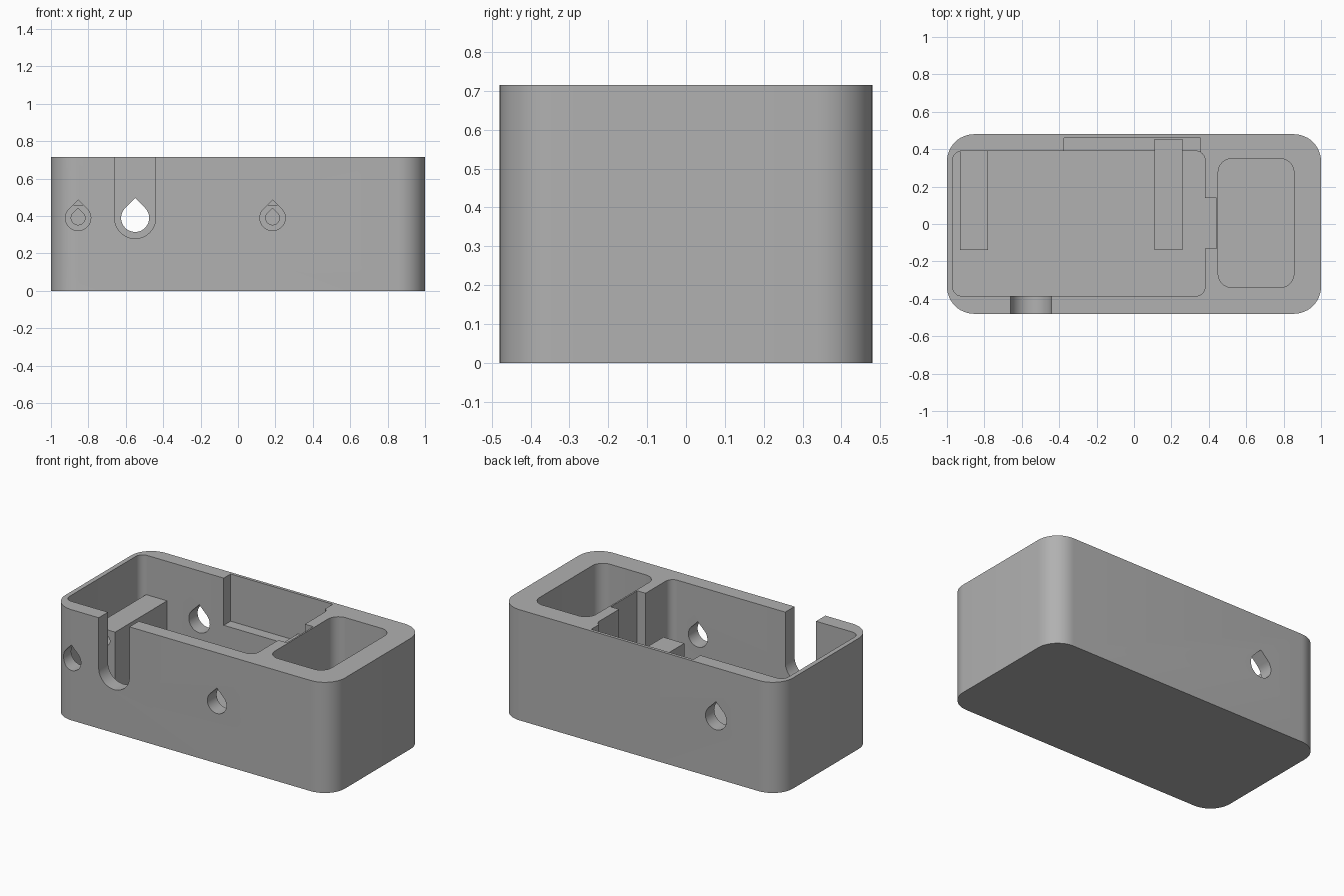
import bpy, bmesh
from math import sin, cos, pi, radians

if "Cube" in bpy.data.objects:
    bpy.data.objects.remove(bpy.data.objects["Cube"], do_unlink=True)

TOP, FLOOR, AXIS_Z = 0.715, 0.065, 0.39

grey = bpy.data.materials.new("plain grey")
grey.use_nodes = True
grey.diffuse_color = (0.44, 0.44, 0.44, 1)
grey.node_tree.nodes["Principled BSDF"].inputs["Base Color"].default_value = (0.44, 0.44, 0.44, 1)


def arc(cx, cy, r, start, end, steps):
    """Points on an arc, angles in degrees."""
    angles = [radians(start + (end - start) * i / steps) for i in range(steps + 1)]
    return [(cx + r * cos(a), cy + r * sin(a)) for a in angles]


def rounded(x0, x1, y0, y1, r, steps=12):
    """Rectangle with rounded corners."""
    corners = [(x1 - r, y1 - r), (x0 + r, y1 - r), (x0 + r, y0 + r), (x1 - r, y0 + r)]
    return [p for i, (cx, cy) in enumerate(corners)
            for p in arc(cx, cy, r, 90 * i, 90 * i + 90, steps)]


def box(x0, x1, y0, y1):
    return [(x0, y0), (x1, y0), (x1, y1), (x0, y1)]


def teardrop(x, r):
    """Circle with a pointed roof, in the xz plane."""
    return arc(x, AXIS_Z, r, 135, 405, 36) + [(x, AXIS_Z + r * 2 ** 0.5)]


def prism(name, points, lo, hi, along="z"):
    """Extrude a closed profile along z or y."""
    def place(p, t):
        return (p[0], p[1], t) if along == "z" else (p[0], t, p[1])
    bm = bmesh.new()
    face = bm.faces.new([bm.verts.new(place(p, lo)) for p in points])
    moved = bmesh.ops.extrude_face_region(bm, geom=[face])["geom"]
    shift = (0, 0, hi - lo) if along == "z" else (0, hi - lo, 0)
    bmesh.ops.translate(bm, vec=shift,
                        verts=[v for v in moved if isinstance(v, bmesh.types.BMVert)])
    bmesh.ops.recalc_face_normals(bm, faces=bm.faces)
    mesh = bpy.data.meshes.new(name)
    bm.to_mesh(mesh)
    bm.free()
    mesh.materials.append(grey)
    obj = bpy.data.objects.new(name, mesh)
    bpy.context.collection.objects.link(obj)
    return obj


def activate(obj):
    bpy.ops.object.select_all(action="DESELECT")
    obj.select_set(True)
    bpy.context.view_layer.objects.active = obj


def cut(obj, points, lo, hi, along="z"):
    """Subtract an extruded profile from an object."""
    cutter = prism("cutter", points, lo, hi, along)
    cutter.hide_render = True
    activate(obj)
    mod = obj.modifiers.new("cut", "BOOLEAN")
    mod.operation, mod.solver, mod.object = "DIFFERENCE", "EXACT", cutter
    bpy.ops.object.modifier_apply(modifier=mod.name)
    bpy.data.objects.remove(cutter, do_unlink=True)


def smooth(obj):
    activate(obj)
    bpy.ops.object.shade_smooth_by_angle(angle=radians(30))


# Outer housing with its two pockets
housing = prism("housing", rounded(-1, 1, -0.48, 0.48, 0.145), 0, TOP)
cut(housing, rounded(-0.97, 0.38, -0.385, 0.39, 0.05), FLOOR, 1)
cut(housing, rounded(0.45, 0.855, -0.34, 0.35, 0.075), FLOOR, 1)

# Shallow recess in the back wall and notch in the dividing wall
cut(housing, box(-0.375, 0.355, 0.3, 0.46), 0.41, 1)
cut(housing, box(0.3, 0.44, -0.13, 0.14), FLOOR, 1)

# Open slot in the front wall, round at the bottom
slot = [(-0.66, 1)] + arc(-0.55, AXIS_Z, 0.11, 180, 360, 24) + [(-0.44, 1)]
cut(housing, slot, -0.6, -0.3, "y")

# Opening in the back wall
cut(housing, teardrop(-0.55, 0.075), 0.3, 0.6, "y")

# Screw holes in the front wall, and the mounting blocks behind them
for side, x, back in (("right", -0.855, 0.40), ("left", 0.185, 0.455)):
    cut(housing, teardrop(x, 0.068), -0.6, -0.3, "y")
    block = prism(side + "_mounting_block", box(x - 0.075, x + 0.075, -0.14, back),
                  FLOOR - 0.02, 0.46)
    cut(block, teardrop(x, 0.037), -0.2, 0.2, "y")
    smooth(block)
smooth(housing)
